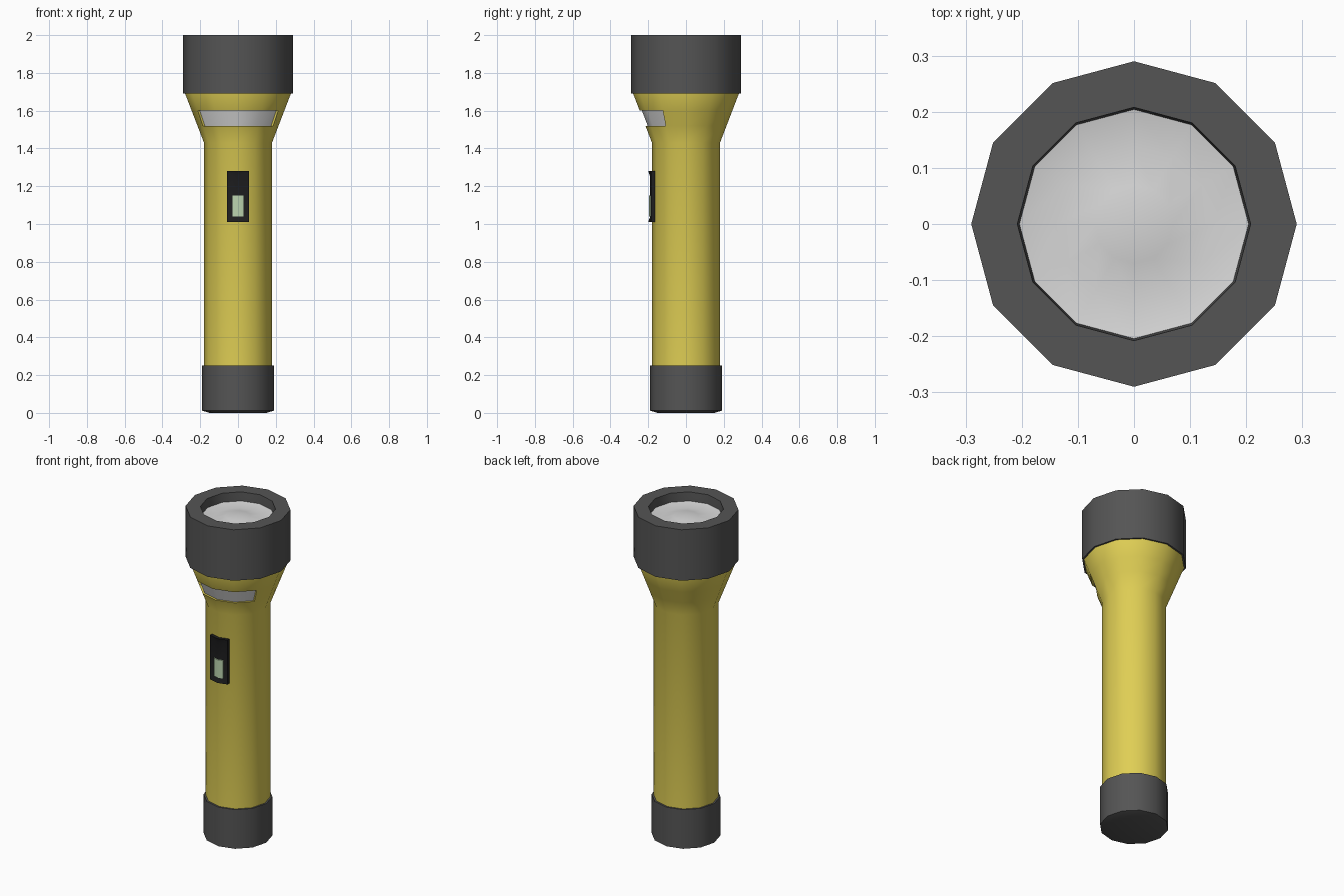
import bpy, bmesh, math
from mathutils import Vector

if "Cube" in bpy.data.objects:
    bpy.data.objects.remove(bpy.data.objects["Cube"])

SIDES = 12


def material(name, rgb):
    m = bpy.data.materials.new(name)
    m.diffuse_color = (*rgb, 1.0)
    m.use_nodes = True
    m.node_tree.nodes["Principled BSDF"].inputs["Base Color"].default_value = m.diffuse_color
    return m


YELLOW = material("yellow plastic", (0.74, 0.62, 0.09))
GREY = material("dark grey rubber", (0.09, 0.09, 0.09))
BLACK = material("black plastic", (0.013, 0.013, 0.014))
WHITE = material("white band", (0.88, 0.88, 0.88))
LENS = material("lens grey white", (0.68, 0.68, 0.68))
GREEN = material("pale green", (0.50, 0.66, 0.43))


def finish(bm, name, mats, angle=40):
    bmesh.ops.recalc_face_normals(bm, faces=bm.faces[:])
    me = bpy.data.meshes.new(name)
    bm.to_mesh(me)
    bm.free()
    for m in mats:
        me.materials.append(m)
    ob = bpy.data.objects.new(name, me)
    bpy.context.collection.objects.link(ob)
    bpy.ops.object.select_all(action='DESELECT')
    ob.select_set(True)
    bpy.context.view_layer.objects.active = ob
    bpy.ops.object.shade_smooth_by_angle(angle=math.radians(angle))
    return ob


def lathe(profile, closed=False):
    """Spin (radius, z) points round z; closed joins last ring to first."""
    bm = bmesh.new()
    rings = []
    for r, z in profile:
        if r == 0:
            rings.append([bm.verts.new((0, 0, z))] * SIDES)
        else:
            rings.append([bm.verts.new((r * math.cos(math.tau * i / SIDES),
                                        r * math.sin(math.tau * i / SIDES), z))
                          for i in range(SIDES)])
    pairs = list(zip(rings, rings[1:]))
    if closed:
        pairs.append((rings[-1], rings[0]))
    for a, b in pairs:
        for i in range(SIDES):
            j = (i + 1) % SIDES
            quad = list(dict.fromkeys((a[i], a[j], b[j], b[i])))
            bm.faces.new(quad)
    bmesh.ops.recalc_face_normals(bm, faces=bm.faces[:])
    return bm


# body tube with flared neck and a recessed white band at the front
bm = lathe([(0, 0.2), (0.18, 0.2), (0.18, 1.43), (0.2146, 1.52),
            (0.2454, 1.60), (0.28, 1.69), (0.28, 1.72), (0, 1.72)])
band = [f for f in bm.faces
        if 1.53 < f.calc_center_median().z < 1.59 and f.calc_center_median().y < -0.12]
out = bmesh.ops.extrude_face_region(bm, geom=band)
for g in out["geom"]:
    if isinstance(g, bmesh.types.BMVert):
        g.co -= Vector((g.co.x, g.co.y, 0)).normalized() * 0.012
    elif isinstance(g, bmesh.types.BMFace):
        g.material_index = 1
bmesh.ops.delete(bm, geom=[f for f in band if f.is_valid], context='FACES_ONLY')
finish(bm, "body", [YELLOW, WHITE])

# bottom cap with a small bevelled foot
finish(lathe([(0, 0.25), (0.19, 0.25), (0.19, 0.012), (0.15, 0), (0, 0)]),
       "end_cap", [GREY])

# head ring with a recess for the lens
finish(lathe([(0.26, 1.69), (0.29, 1.69), (0.29, 2.0), (0.208, 2.0),
              (0.203, 1.93), (0.203, 1.75)], closed=True), "head", [GREY])

# lens: shallow dish round a low dome
finish(lathe([(0, 1.954), (0.07, 1.950), (0.14, 1.934), (0.206, 1.947),
              (0.206, 1.9), (0, 1.9)]), "lens", [LENS])


def bent_plate(half, z0, z1, inner, outer):
    """Plate folded over the front edge of the body."""
    bm = bmesh.new()
    fold = math.tan(math.radians(15))
    g = {}
    for i, x in enumerate((-half, 0, half)):
        for j, z in enumerate((z0, z1)):
            for k, off in enumerate((inner, outer)):
                g[i, j, k] = bm.verts.new((x, -0.18 - off + abs(x) * fold, z))
    front = []
    for i in (0, 1):
        for k in (0, 1):
            f = bm.faces.new([g[i, 0, k], g[i + 1, 0, k], g[i + 1, 1, k], g[i, 1, k]])
            if k:
                front.append(f)
        for j in (0, 1):
            bm.faces.new([g[i, j, 0], g[i + 1, j, 0], g[i + 1, j, 1], g[i, j, 1]])
    for i in (0, 2):
        bm.faces.new([g[i, 0, 0], g[i, 1, 0], g[i, 1, 1], g[i, 0, 1]])
    bmesh.ops.recalc_face_normals(bm, faces=bm.faces[:])
    return bm, front


# switch frame with a sunken slot
bm, front = bent_plate(0.058, 1.01, 1.28, -0.01, 0.02)
bmesh.ops.inset_region(bm, faces=front, thickness=0.028, use_even_offset=True)
for v in {v for f in front for v in f.verts}:
    v.co.y += 0.010
finish(bm, "switch_frame", [BLACK], 30)

# sliding button
bm, front = bent_plate(0.030, 1.04, 1.15, 0.005, 0.017)
finish(bm, "switch_button", [GREEN], 40)
